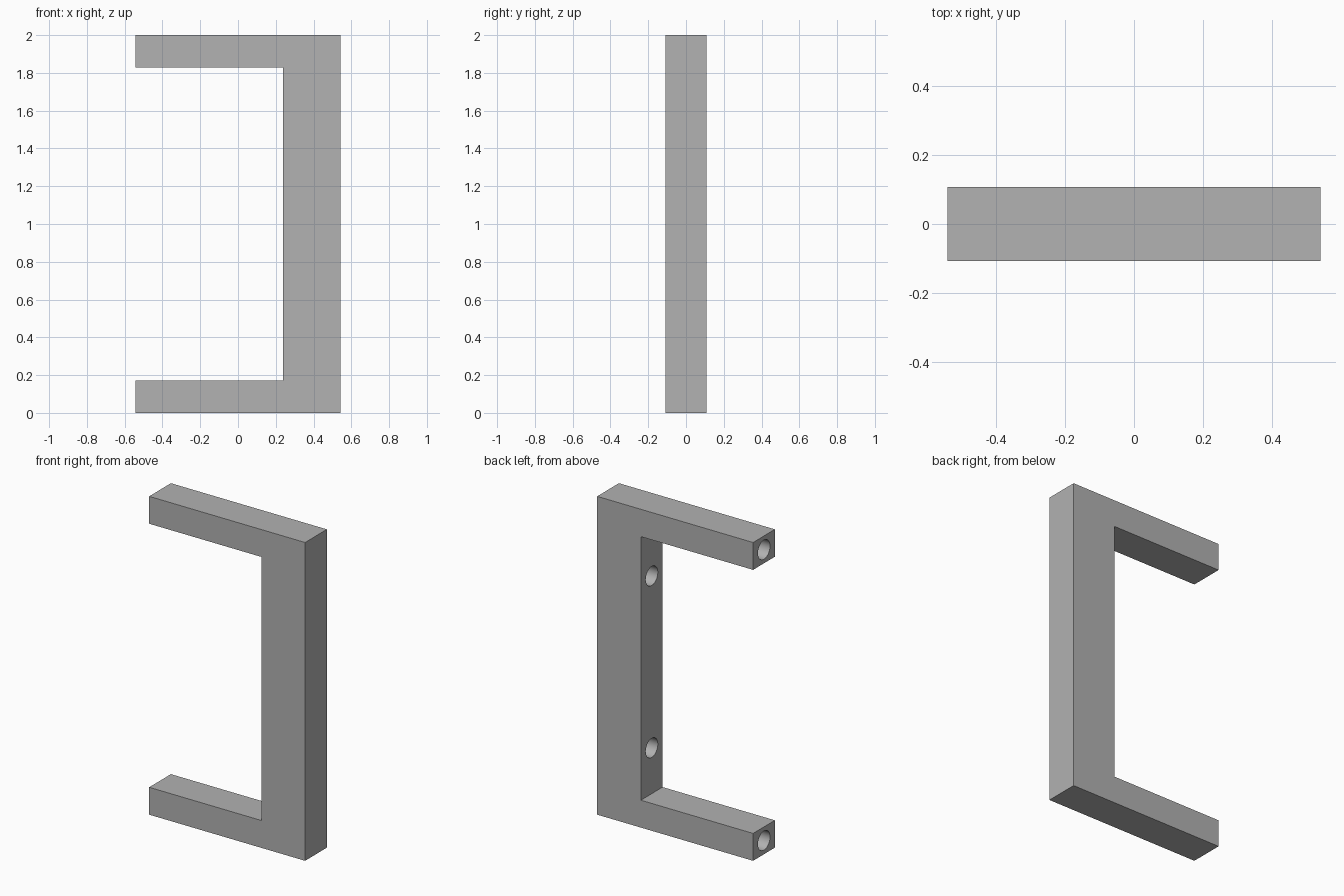
import bpy, bmesh, math
from mathutils import Matrix, Vector

cube = bpy.data.objects.get("Cube")
if cube:
    bpy.data.objects.remove(cube, do_unlink=True)

HALF_X, HALF_Y, HEIGHT = 0.542, 0.108, 2.0
INNER_X, ARM = 0.238, 0.172
HOLE_R, SIDES = 0.06, 48

grey = bpy.data.materials.new("plain grey")
grey.use_nodes = True
colour = (0.445, 0.445, 0.445, 1)
grey.diffuse_color = colour
grey.node_tree.nodes["Principled BSDF"].inputs["Base Color"].default_value = colour


def make_object(name, bm):
    bmesh.ops.recalc_face_normals(bm, faces=bm.faces)
    mesh = bpy.data.meshes.new(name)
    bm.to_mesh(mesh)
    bm.free()
    mesh.materials.append(grey)
    ob = bpy.data.objects.new(name, mesh)
    bpy.context.collection.objects.link(ob)
    return ob


# C-shaped bracket: a side profile extruded through its depth
profile = [(-HALF_X, 0), (HALF_X, 0), (HALF_X, HEIGHT), (-HALF_X, HEIGHT),
           (-HALF_X, HEIGHT - ARM), (INNER_X, HEIGHT - ARM),
           (INNER_X, ARM), (-HALF_X, ARM)]
bm = bmesh.new()
face = bm.faces.new([bm.verts.new((x, -HALF_Y, z)) for x, z in profile])
extruded = bmesh.ops.extrude_face_region(bm, geom=[face])["geom"]
bmesh.ops.translate(bm, vec=Vector((0, 2 * HALF_Y, 0)),
                    verts=[v for v in extruded if isinstance(v, bmesh.types.BMVert)])
bracket = make_object("bracket", bm)

# Blind screw holes: in the arm ends and in the inner face of the upright
bm = bmesh.new()
for x, z, depth in ((-HALF_X, ARM / 2, 0.3), (INNER_X, 0.46, 0.2)):
    for level in (z, HEIGHT - z):
        overlap = 0.05
        place = (Matrix.Translation((x + (depth - overlap) / 2, 0, level))
                 @ Matrix.Rotation(math.pi / 2, 4, 'Y'))
        bmesh.ops.create_cone(bm, cap_ends=True, segments=SIDES, radius1=HOLE_R,
                              radius2=HOLE_R, depth=depth + overlap, matrix=place)
cutter = make_object("hole_cutter", bm)
cutter.hide_render = True

# Cut the holes, then smooth their walls
cut = bracket.modifiers.new("screw holes", 'BOOLEAN')
cut.operation = 'DIFFERENCE'
cut.solver = 'EXACT'
cut.object = cutter
bpy.ops.object.select_all(action='DESELECT')
bracket.select_set(True)
bpy.context.view_layer.objects.active = bracket
bpy.ops.object.modifier_apply(modifier=cut.name)
bpy.data.objects.remove(cutter, do_unlink=True)
bpy.ops.object.shade_smooth_by_angle(angle=math.radians(30))
